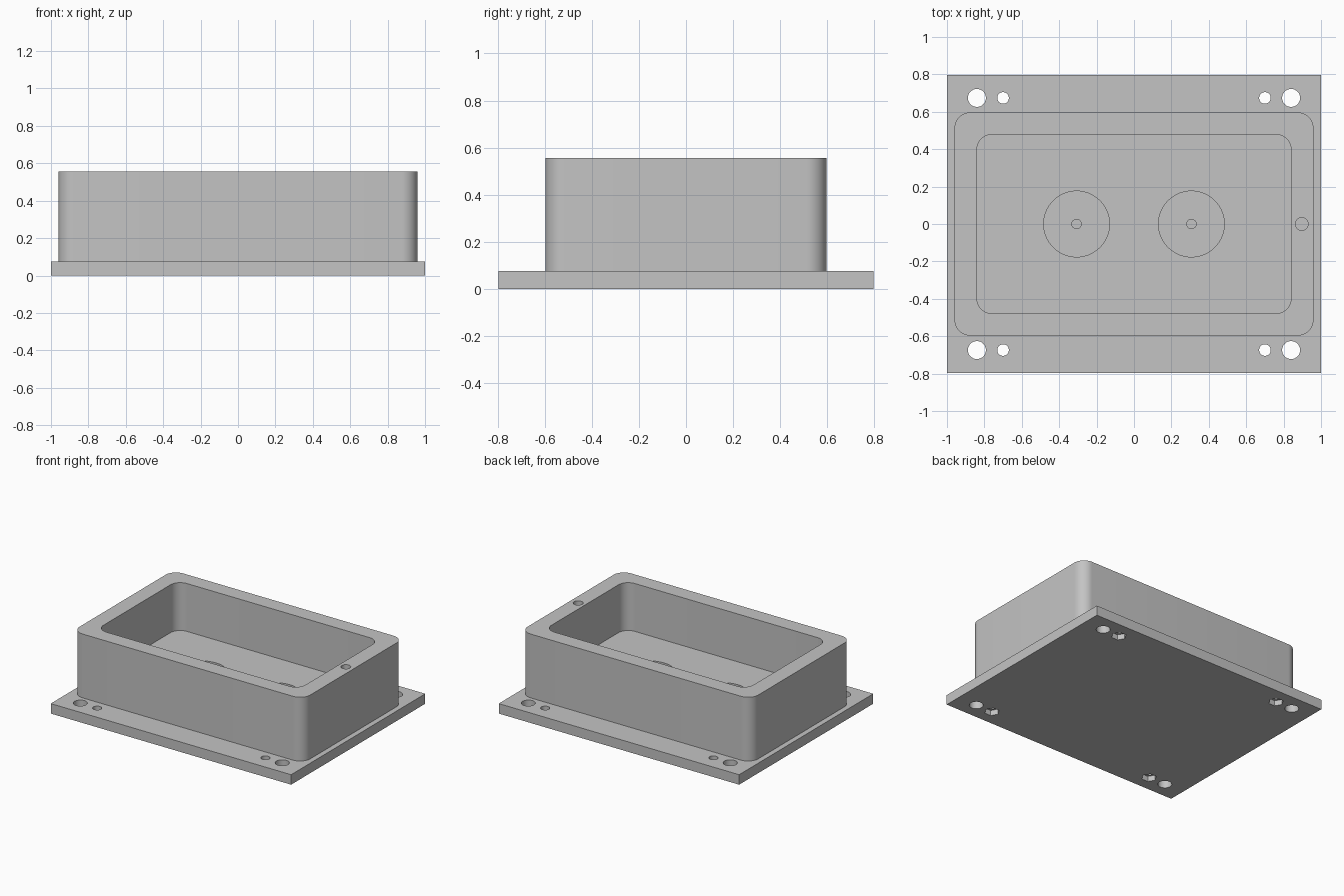
import bpy, bmesh, math

default = bpy.data.objects.get("Cube")
if default:
    bpy.data.objects.remove(default, do_unlink=True)

# Single grey material
grey = bpy.data.materials.new("light grey")
grey.use_nodes = True
colour = (0.55, 0.55, 0.55, 1)
grey.diffuse_color = colour
grey.node_tree.nodes["Principled BSDF"].inputs["Base Color"].default_value = colour


def prism(name, outline, z0, z1):
    """Closed solid made by raising an outline from z0 to z1."""
    bm = bmesh.new()
    base = bm.faces.new([bm.verts.new((x, y, z0)) for x, y in outline])
    top = bmesh.ops.extrude_face_region(bm, geom=[base])["geom"]
    for v in top:
        if isinstance(v, bmesh.types.BMVert):
            v.co.z = z1
    bmesh.ops.recalc_face_normals(bm, faces=bm.faces)
    mesh = bpy.data.meshes.new(name)
    bm.to_mesh(mesh)
    bm.free()
    mesh.materials.append(grey)
    obj = bpy.data.objects.new(name, mesh)
    bpy.context.collection.objects.link(obj)
    return obj


def circle(x, y, r, sides=48):
    return [(x + r * math.cos(math.tau * i / sides),
             y + r * math.sin(math.tau * i / sides)) for i in range(sides)]


def rounded(hx, hy, r, steps=12):
    """Rectangle outline with rounded corners."""
    points = []
    for k, (sx, sy) in enumerate([(1, 1), (-1, 1), (-1, -1), (1, -1)]):
        for i in range(steps + 1):
            a = math.pi / 2 * (k + i / steps)
            points.append((sx * (hx - r) + r * math.cos(a),
                           sy * (hy - r) + r * math.sin(a)))
    return points


def combine(target, tool, operation="DIFFERENCE"):
    """Apply a boolean and discard the tool."""
    mod = target.modifiers.new("cut", "BOOLEAN")
    mod.operation, mod.object, mod.solver = operation, tool, "EXACT"
    bpy.context.view_layer.objects.active = target
    bpy.ops.object.modifier_apply(modifier=mod.name)
    bpy.data.objects.remove(tool, do_unlink=True)


PLATE_TOP, FLOOR, RIM = 0.075, 0.195, 0.555

# Mounting plate joined with the rounded box
plate = [(-1, -0.797), (1, -0.797), (1, 0.797), (-1, 0.797)]
housing = prism("housing", plate, 0, PLATE_TOP)
box = prism("box", rounded(0.96, 0.597, 0.085), 0.03, RIM)
combine(housing, box, "UNION")

# Open cavity
combine(housing, prism("cavity", rounded(0.84, 0.478, 0.08), FLOOR, 1))

# Two round recesses in the floor, each with a small pilot hole
for side in (-1, 1):
    x = side * 0.307
    combine(housing, prism("recess", circle(x, 0, 0.176, 72), 0.095, 0.3))
    combine(housing, prism("pilot_hole", circle(x, 0, 0.025), 0.05, 0.3))

# Blind hole in the left rim
combine(housing, prism("rim_hole", circle(0.897, 0, 0.034), 0.3, 1))

# Plate holes: large ones plain, small ones with a hexagonal nut pocket below
for sx in (-1, 1):
    for sy in (-1, 1):
        y = sy * 0.674
        combine(housing, prism("large_hole", circle(sx * 0.84, y, 0.048), -1, 1))
        combine(housing, prism("small_hole", circle(sx * 0.70, y, 0.031), -1, 1))
        combine(housing, prism("nut_pocket", circle(sx * 0.70, y, 0.052, 6), -1, 0.04))

# Smooth curved walls, keep edges sharp
bpy.ops.object.select_all(action="DESELECT")
housing.select_set(True)
bpy.context.view_layer.objects.active = housing
bpy.ops.object.shade_smooth_by_angle(angle=math.radians(30))
